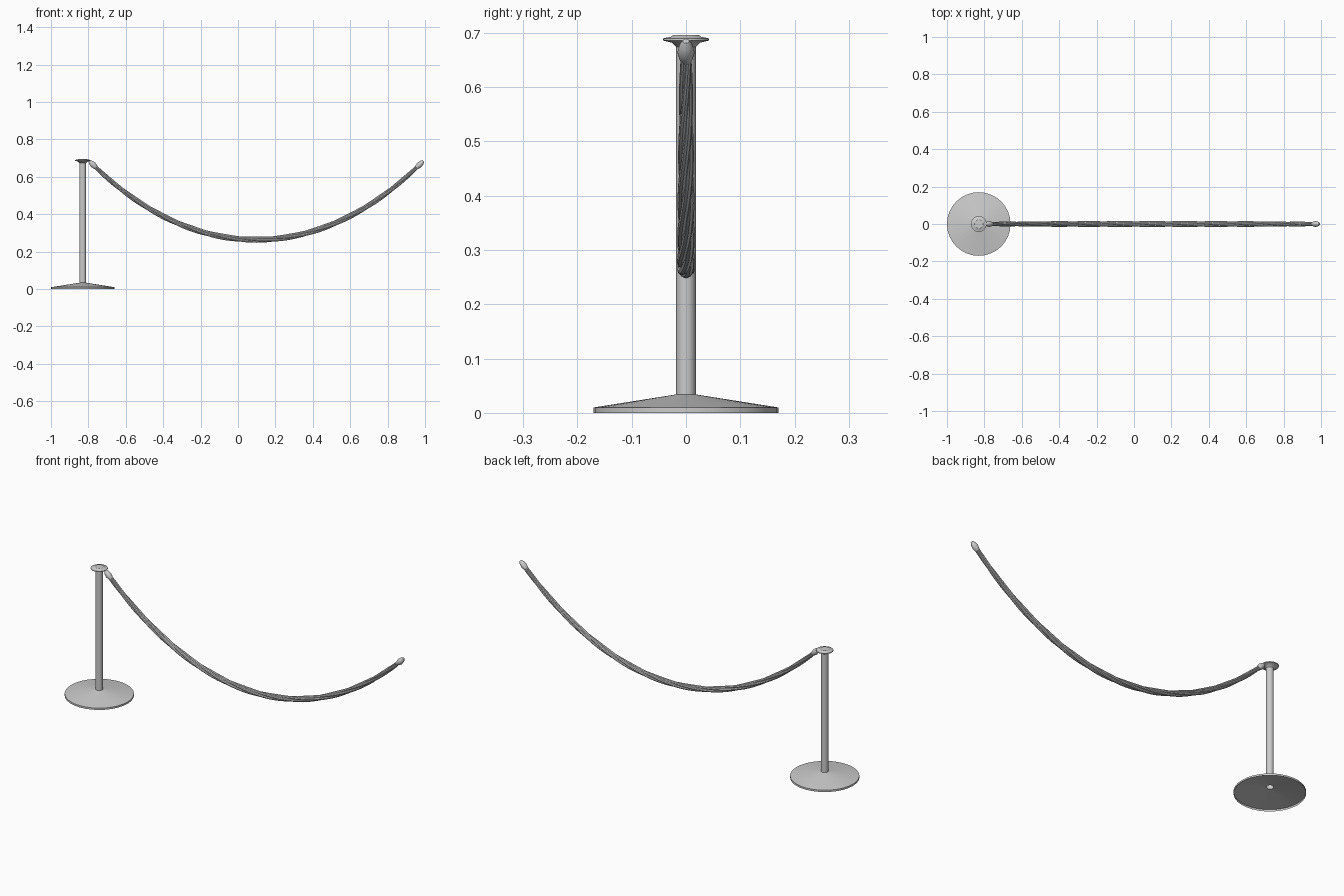
import bpy, math
from mathutils import Vector

if "Cube" in bpy.data.objects:
    bpy.data.objects.remove(bpy.data.objects["Cube"])

def mesh_object(name, verts, faces, smooth=True):
    me = bpy.data.meshes.new(name)
    me.from_pydata(verts, [], faces)
    ob = bpy.data.objects.new(name, me)
    bpy.context.collection.objects.link(ob)
    if smooth:
        bpy.ops.object.select_all(action='DESELECT')
        ob.select_set(True)
        bpy.context.view_layer.objects.active = ob
        bpy.ops.object.shade_smooth_by_angle(angle=math.radians(35))
    return ob

def skin(name, rings, cap_start=True, cap_end=True, smooth=True):
    """Joins equal-sized rings of points into a tube."""
    n = len(rings[0])
    verts = [p for r in rings for p in r]
    faces = [(i*n + j, i*n + (j+1) % n, (i+1)*n + (j+1) % n, (i+1)*n + j)
             for i in range(len(rings)-1) for j in range(n)]
    if cap_start:
        faces.append(tuple(reversed(range(n))))
    if cap_end:
        faces.append(tuple(range((len(rings)-1)*n, len(rings)*n)))
    return mesh_object(name, verts, faces, smooth)

def ring(centre, u, v, r, n):
    return [centre + r*(math.cos(2*math.pi*k/n)*u + math.sin(2*math.pi*k/n)*v)
            for k in range(n)]

X, Y = Vector((1, 0, 0)), Vector((0, 1, 0))
POST_X = -0.83

def lathe(name, profile, **kw):
    return skin(name, [ring(Vector((POST_X, 0, z)), X, Y, r, 32) for r, z in profile], **kw)

# Stand: hollow base, tubular post and flared cap
lathe("base", [(0.17, 0), (0.17, 0.01), (0.018, 0.034)], cap_start=False, cap_end=False)
lathe("post", [(0.018, 0.034), (0.018, 0.68)], cap_start=False, cap_end=False)
lathe("post_cap", [(0.018, 0.674), (0.026, 0.682), (0.042, 0.686), (0.042, 0.690),
                   (0.028, 0.693), (0.024, 0.696)], cap_start=False)

# Hanging rope path (catenary), returned with its tangent and normal
MID, LOW, A, HALF = 0.098, 0.264, 1.01, 0.893
S_MAX = A*math.sinh(HALF/A)

def path(s):
    u = A*math.asinh(s/A)
    t = Vector((1, 0, math.sinh(u/A))).normalized()
    return Vector((MID+u, 0, LOW + A*(math.cosh(u/A)-1))), t, Vector((-t.z, 0, t.x))

# Twisted strands, slightly thinner toward the ends
STRANDS, PITCH, STEPS = 4, 0.70, 64
for k in range(STRANDS):
    rings = []
    for i in range(STEPS+1):
        f = 2*i/STEPS - 1
        s = f*(S_MAX - 0.03)
        c, t, n = path(s)
        w = 1 - 0.3*abs(f)**3
        a = 2*math.pi*(s/PITCH + k/STRANDS)
        offset = 0.0085*w*(math.cos(a)*Y + math.sin(a)*n)
        rings.append(ring(c+offset, Y, -n, 0.0078*w, 8))
    skin(f"rope_strand_{k+1}", rings)

# End ferrules
for label, side in (("left", -1), ("right", 1)):
    rings = []
    for d, r in ((0.052, 0.010), (0.046, 0.0125), (0.030, 0.016),
                 (0.012, 0.0125), (0.0, 0.006)):
        c, t, n = path(side*(S_MAX - d))
        rings.append(ring(c, Y, -side*n, r, 12))
    skin(f"rope_end_{label}", rings)
